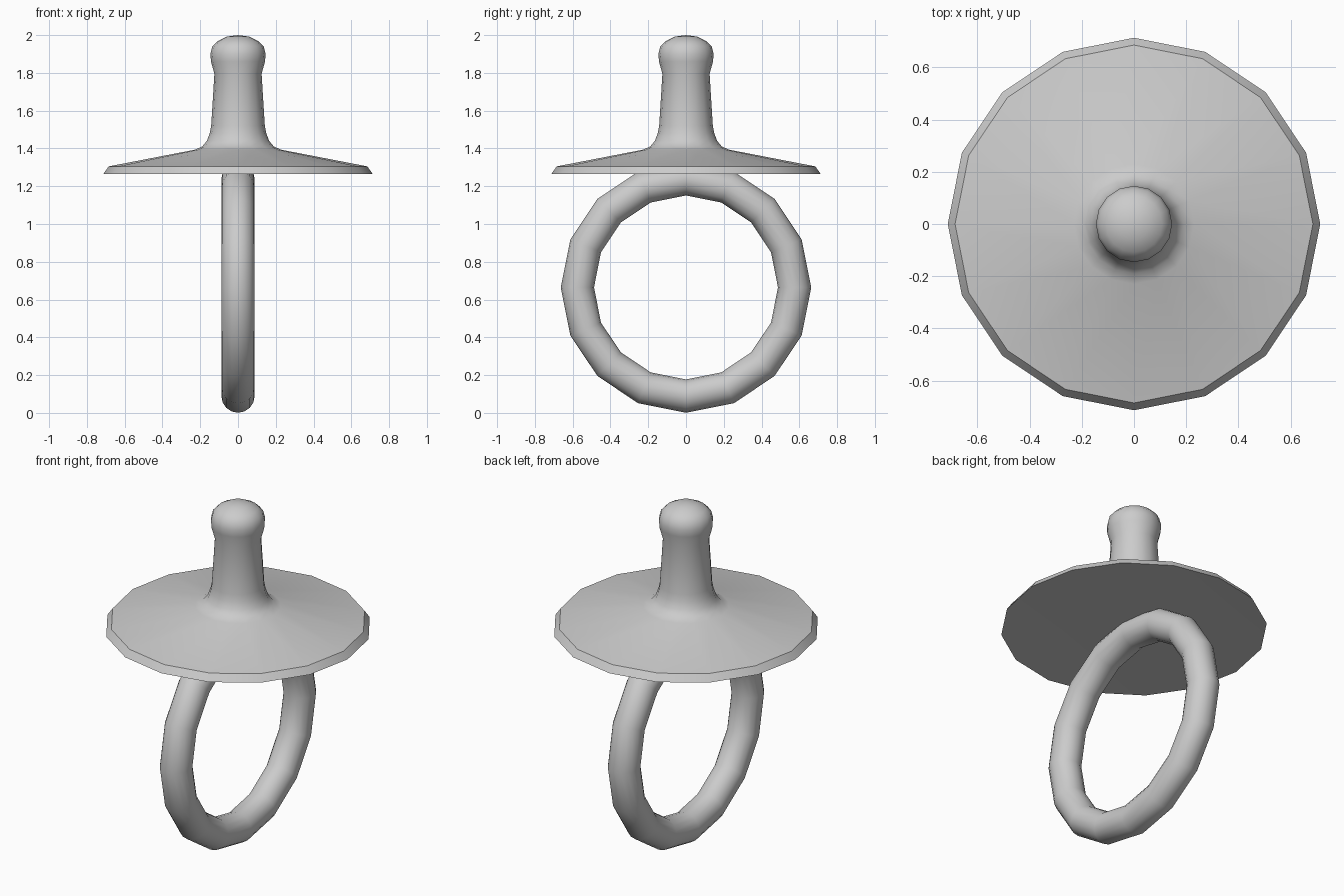
import bpy, bmesh, math

if "Cube" in bpy.data.objects:
    bpy.data.objects.remove(bpy.data.objects["Cube"])

SIDES = 16


def smooth(obj, angle=32):
    bpy.ops.object.select_all(action='DESELECT')
    obj.select_set(True)
    bpy.context.view_layer.objects.active = obj
    bpy.ops.object.shade_smooth_by_angle(angle=math.radians(angle))


def lathe(name, profile):
    """Revolve (radius, height) points around z; a zero radius closes the end."""
    bm = bmesh.new()
    verts = [bm.verts.new((r, 0, z)) for r, z in profile]
    edges = [bm.edges.new(pair) for pair in zip(verts, verts[1:])]
    bmesh.ops.spin(bm, geom=verts + edges, cent=(0, 0, 0), axis=(0, 0, 1),
                   angle=math.tau, steps=SIDES, use_duplicate=False)
    bmesh.ops.remove_doubles(bm, verts=bm.verts, dist=1e-4)
    bmesh.ops.recalc_face_normals(bm, faces=bm.faces)
    mesh = bpy.data.meshes.new(name)
    bm.to_mesh(mesh)
    bm.free()
    obj = bpy.data.objects.new(name, mesh)
    bpy.context.collection.objects.link(obj)
    smooth(obj)
    return obj


# Shield disc flowing up through a fillet into the stem and rounded tip
lathe("shield_and_teat", [
    (0, 1.272), (0.38, 1.272), (0.713, 1.265), (0.685, 1.305),
    (0.23, 1.393), (0.19, 1.41), (0.165, 1.44), (0.15, 1.48), (0.142, 1.52),
    (0.125, 1.795), (0.143, 1.86), (0.146, 1.90), (0.136, 1.94),
    (0.108, 1.968), (0.06, 1.992), (0, 2.0),
])

# Handle ring standing in the y-z plane, its top sunk into the shield
bpy.ops.mesh.primitive_torus_add(
    major_segments=SIDES, minor_segments=SIDES,
    major_radius=0.575, minor_radius=0.088,
    location=(0, 0, 0.664), rotation=(0, math.pi / 2, 0))
ring = bpy.context.object
ring.name = "handle_ring"
smooth(ring)
